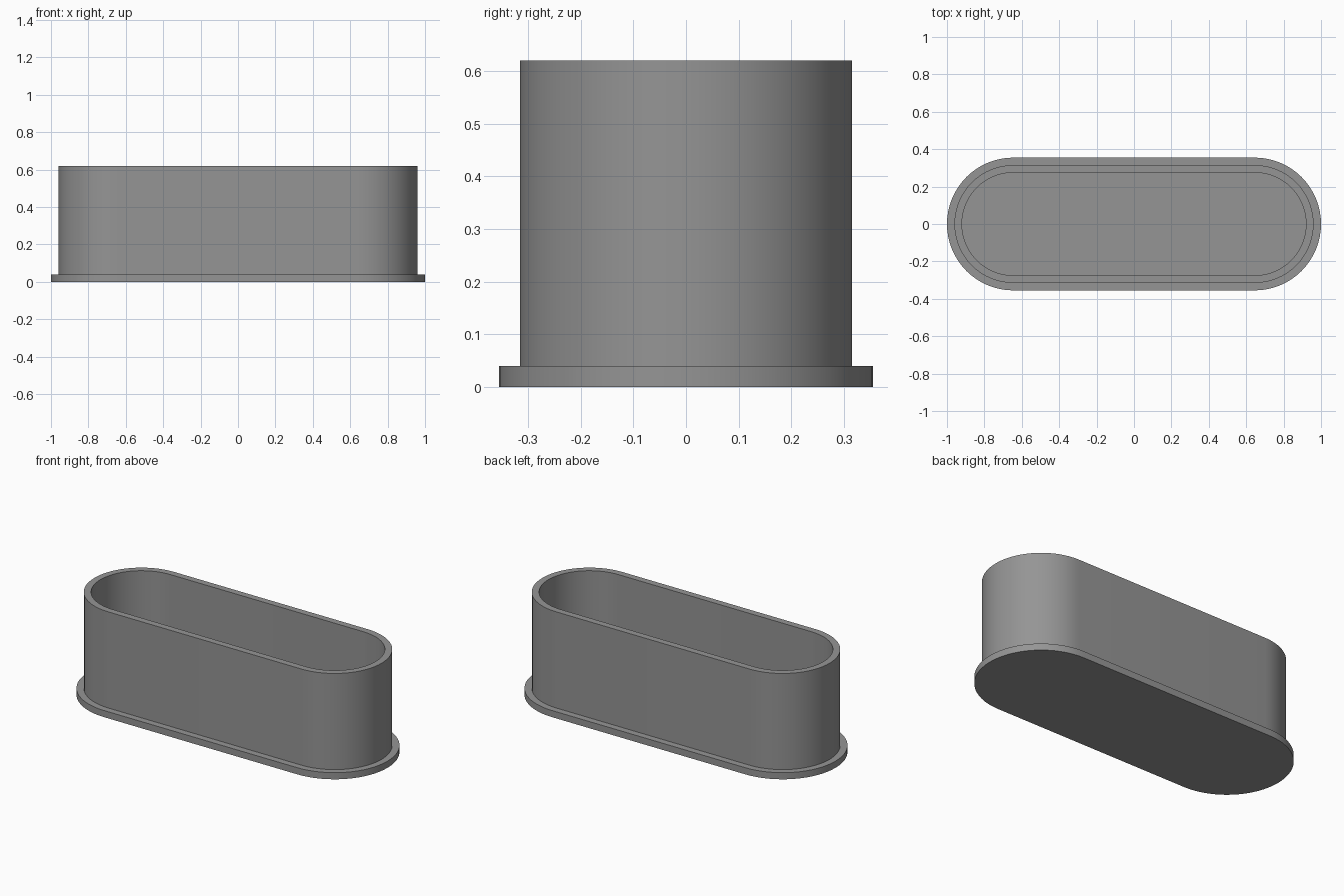
import bpy, bmesh, math

if "Cube" in bpy.data.objects:
    bpy.data.objects.remove(bpy.data.objects["Cube"])

HALF = 0.645      # distance from centre to each rounded end's axis
STEPS = 32        # segments per half circle

grey = bpy.data.materials.new("mid grey")
grey.diffuse_color = (0.3, 0.3, 0.3, 1)
grey.use_nodes = True
grey.node_tree.nodes["Principled BSDF"].inputs["Base Color"].default_value = grey.diffuse_color


def stadium(bm, r, z):
    """Ring of vertices around a slot-shaped outline."""
    ring = []
    for side in (1, -1):
        for i in range(STEPS + 1):
            a = -math.pi / 2 + math.pi * i / STEPS
            ring.append(bm.verts.new((side * (HALF + r * math.cos(a)), side * r * math.sin(a), z)))
    return ring


# Flanged open container: (end radius, height) from underside to inner floor
profile = [(0.355, 0), (0.355, 0.04), (0.315, 0.04),
           (0.315, 0.62), (0.275, 0.62), (0.275, 0.04)]
bm = bmesh.new()
rings = [stadium(bm, r, z) for r, z in profile]
for lo, hi in zip(rings, rings[1:]):
    n = len(lo)
    for i in range(n):
        j = (i + 1) % n
        bm.faces.new((lo[i], lo[j], hi[j], hi[i]))
bm.faces.new(rings[0][::-1])   # underside
bm.faces.new(rings[-1])        # inner floor
bmesh.ops.recalc_face_normals(bm, faces=bm.faces)

mesh = bpy.data.meshes.new("flanged_container")
bm.to_mesh(mesh)
bm.free()
mesh.materials.append(grey)
obj = bpy.data.objects.new("flanged_container", mesh)
bpy.context.collection.objects.link(obj)

# Smooth rounded ends, sharp rims
bpy.context.view_layer.objects.active = obj
obj.select_set(True)
bpy.ops.object.shade_smooth_by_angle(angle=math.radians(30))
